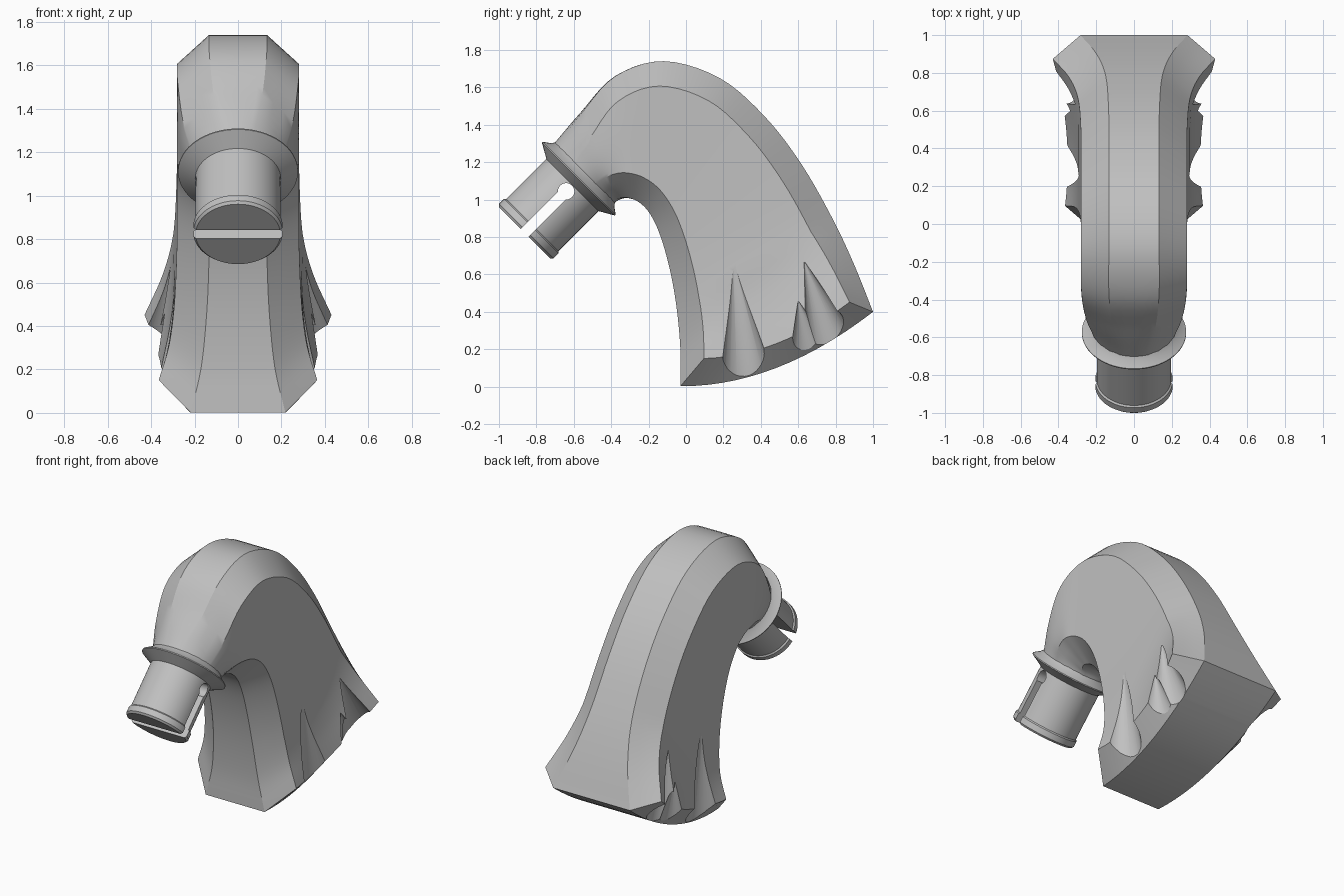
import bpy, bmesh, math
from mathutils import Vector, Matrix

cube = bpy.data.objects.get("Cube")
if cube:
    bpy.data.objects.remove(cube)

grey = bpy.data.materials.new("plain grey")
grey.use_nodes = True
grey.diffuse_color = (0.53, 0.53, 0.53, 1)
grey.node_tree.nodes["Principled BSDF"].inputs["Base Color"].default_value = (0.53, 0.53, 0.53, 1)


def make(name, bm):
    bmesh.ops.recalc_face_normals(bm, faces=bm.faces)
    mesh = bpy.data.meshes.new(name)
    bm.to_mesh(mesh)
    bm.free()
    obj = bpy.data.objects.new(name, mesh)
    obj.data.materials.append(grey)
    bpy.context.collection.objects.link(obj)
    return obj


def activate(obj):
    bpy.ops.object.select_all(action='DESELECT')
    obj.select_set(True)
    bpy.context.view_layer.objects.active = obj


def cut(obj, cutter):
    cutter.hide_render = True
    mod = obj.modifiers.new("cut", 'BOOLEAN')
    mod.operation = 'DIFFERENCE'
    mod.solver = 'EXACT'
    mod.object = cutter
    activate(obj)
    bpy.ops.object.modifier_apply(modifier=mod.name)
    bpy.data.objects.remove(cutter)


def smooth(obj):
    activate(obj)
    bpy.ops.object.shade_smooth_by_angle(angle=math.radians(28))


def spline(points, t):
    """Catmull-Rom value at station t."""
    i = min(int(t), len(points) - 2)
    u = t - i
    b, c = Vector(points[i]), Vector(points[i + 1])
    a = Vector(points[i - 1]) if i else 2 * b - c
    d = Vector(points[i + 2]) if i + 2 < len(points) else 2 * c - b
    return 0.5 * (2 * b + (c - a) * u + (2 * a - 5 * b + 4 * c - d) * u**2
                  + (3 * b - a - 3 * c + d) * u**3)


# Arched body: stations from the base to the neck, outer and inner (y, z)
outer = [(1, .4), (.9, .65), (.785, .895), (.62, 1.185), (.425, 1.44), (.18, 1.65),
         (-.12, 1.74), (-.38, 1.66), (-.56, 1.47), (-.705, 1.3)]
inner = [(-.03, .002), (-.03, .2), (-.05, .42), (-.085, .62), (-.135, .8), (-.19, .92),
         (-.25, .985), (-.31, 1.008), (-.355, 1), (-.386, .98)]
# half width at the outer side, at the inner side, and roundness
widths = [(.43, .365, 0), (.345, .318, 0), (.297, .294, 0), (.282, .283, 0), (.28, .28, 0),
          (.28, .28, 0), (.28, .28, 0), (.28, .28, .05), (.262, .262, .35), (.225, .225, 1)]
FLAT, CHAMFER, SIDE, STEPS = 4, 3, 14, 5
BEVEL = .147


def half_section(t):
    """Points on the +x half, from the outer flat to the inner flat."""
    o, i = spline(outer, t), spline(inner, t)
    wo, wi, rnd = spline(widths, t)
    axis = (i - o).normalized()
    bulge, flare = max(0, 1 - t), max(0, 1 - t / 2)
    c = min(.135, (i - o).length * .3)
    so, si = o + axis * c, i - axis * c

    def side(k):
        p = so.lerp(si, k)
        hump = k * (1 - k)
        return Vector((wo + (wi - wo) * k - .16 * flare * hump, p.x,
                       p.y + .1 * flare - .28 * bulge * hump))
    corner_o = Vector((wo - BEVEL, o.x, o.y))
    corner_i = Vector((wi - BEVEL, i.x, i.y))
    mid_o, mid_i = Vector((0, o.x, o.y)), Vector((0, i.x, i.y))
    pts = [mid_o.lerp(corner_o, k / FLAT) for k in range(FLAT)]
    pts += [corner_o.lerp(side(0), k / CHAMFER) for k in range(CHAMFER)]
    pts += [side(k / SIDE) for k in range(SIDE)]
    pts += [side(1).lerp(corner_i, k / CHAMFER) for k in range(CHAMFER)]
    pts += [corner_i.lerp(mid_i, k / FLAT) for k in range(FLAT + 1)]
    # blend towards an ellipse near the neck
    rnd = min(1, max(0, rnd))
    mid, d, w = (o + i) / 2, (o - i).length / 2, (wo + wi) / 2
    for n, p in enumerate(pts):
        v = (Vector((p.y, p.z)) - mid).dot(-axis)
        ang = math.atan2(v / d, p.x / w)
        q = mid - axis * d * math.sin(ang)
        pts[n] = p.lerp(Vector((w * math.cos(ang), q.x, q.y)), rnd)
    return pts


def mirror(p):
    return Vector((-p.x, p.y, p.z))


bm = bmesh.new()
rings = []
for n in range((len(outer) - 1) * STEPS + 1):
    half = half_section(n / STEPS)
    loop = half + [mirror(p) for p in half[-2:0:-1]]
    rings.append([bm.verts.new(p) for p in loop])
count = len(rings[0])
for a, b in zip(rings, rings[1:]):
    for k in range(count):
        j = (k + 1) % count
        bm.faces.new((a[k], a[j], b[j], b[k]))
bm.faces.new(rings[-1])

# Curved underside with a bevelled strip on each side
first = rings[0]
o_at, i_at = FLAT, FLAT + 2 * CHAMFER + SIDE
strips = []
for sign in (1, -1):
    top = [first[(sign * k) % count] for k in range(o_at, i_at + 1)]
    start, end = top[0], top[-1]
    low = [start]
    for k in range(1, SIDE):
        u = k / SIDE
        p = start.co.lerp(end.co, u)
        p.z -= .4 * u * (1 - u)
        low.append(bm.verts.new(p))
    low.append(end)
    strips.append(low)
    wall = top[CHAMFER:CHAMFER + SIDE + 1]
    bm.faces.new(top[:CHAMFER + 1] + [wall[1], low[1]])
    for k in range(1, SIDE - 1):
        bm.faces.new((wall[k], wall[k + 1], low[k + 1], low[k]))
    bm.faces.new([low[-2], wall[-2]] + top[CHAMFER + SIDE:])
left, right = strips
outer_mid = [first[k % count] for k in range(FLAT - 1, -FLAT, -1)]
inner_mid = [first[k] for k in range(i_at + 1, i_at + 2 * FLAT)]
bm.faces.new([left[1], left[0]] + outer_mid + [right[0], right[1]])
for k in range(1, SIDE - 1):
    bm.faces.new((left[k], left[k + 1], right[k + 1], right[k]))
bm.faces.new([left[-2], left[-1]] + inner_mid + [right[-1], right[-2]])
body = make("arched_body", bm)

# Tapering scoops cut from the flared sides: apex, base centre, base radius
scoops = [((.298, .252, .69), (.4, .335, -.05), .165),
          ((.312, .632, .67), (.415, .805, .14), .168),
          ((.335, .6, .46), (.4, .685, .1), .148)]
for sign in (1, -1):
    for tip, foot, radius in scoops:
        tip, foot = Vector(tip), Vector(foot)
        tip.x *= sign
        foot.x *= sign
        axis = tip - foot
        place = Matrix.Translation((tip + foot) / 2) @ axis.to_track_quat('Z', 'Y').to_matrix().to_4x4()
        bm = bmesh.new()
        bmesh.ops.create_cone(bm, cap_ends=True, segments=40, radius1=radius, radius2=.001,
                              depth=axis.length, matrix=place)
        cut(body, make("scoop_cutter", bm))
smooth(body)

# Nozzle with collar and end lip: lathe profile of (distance along axis, radius)
DIR = Vector((0, -1, -1)).normalized()
ORIGIN = Vector((0, -.8425, .8425))
FRAME = Matrix.Translation(ORIGIN) @ Matrix.Rotation(math.radians(135), 4, 'X')
profile = [(-.46, .15), (-.43, .224), (-.408, .242), (-.384, .276), (-.378, .276),
           (-.333, .197), (-.03, .197), (-.022, .206), (.016, .206), (.028, .195)]
SEG = 64
bm = bmesh.new()
loops = []
for s, r in profile:
    loops.append([bm.verts.new(FRAME @ Vector((r * math.cos(2 * math.pi * k / SEG),
                                               r * math.sin(2 * math.pi * k / SEG), s)))
                  for k in range(SEG)])
for a, b in zip(loops, loops[1:]):
    for k in range(SEG):
        j = (k + 1) % SEG
        bm.faces.new((a[k], a[j], b[j], b[k]))
bm.faces.new(loops[0])
bm.faces.new(loops[-1])
nozzle = make("nozzle_and_collar", bm)

# Keyhole slot across the nozzle
bm = bmesh.new()
bmesh.ops.create_cube(bm, size=1, matrix=FRAME @ Matrix.Translation((0, 0, -.09))
                      @ Matrix.Diagonal((1, .057, .39, 1)))
cut(nozzle, make("slot_cutter", bm))
bm = bmesh.new()
bmesh.ops.create_cone(bm, cap_ends=True, segments=32, radius1=.044, radius2=.044, depth=1,
                      matrix=Matrix.Translation(ORIGIN + DIR * -.285)
                      @ Matrix.Rotation(math.pi / 2, 4, 'Y'))
cut(nozzle, make("keyhole_cutter", bm))
smooth(nozzle)
